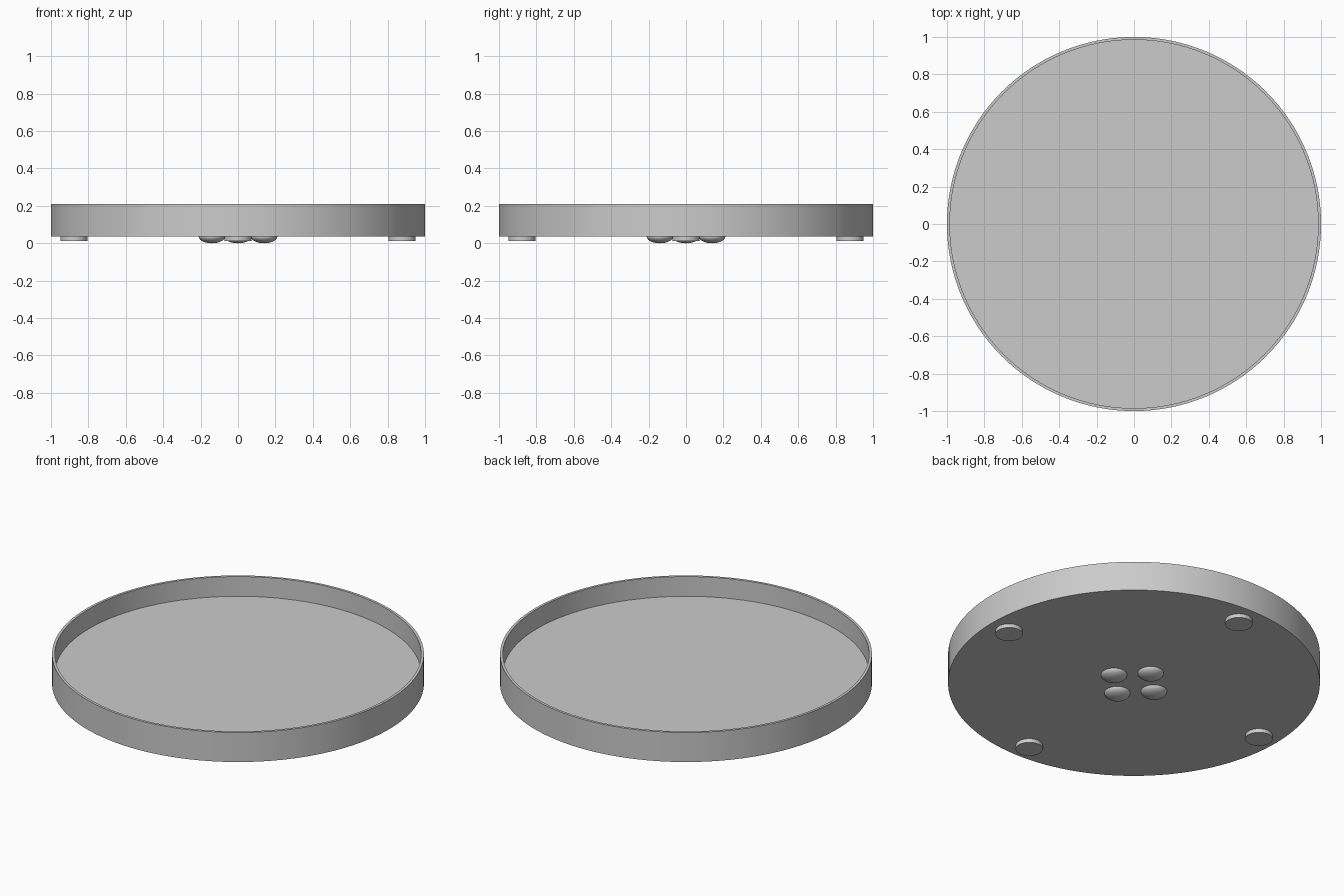
import bpy
import bmesh
from math import cos, sin, pi, radians

if "Cube" in bpy.data.objects:
    bpy.data.objects.remove(bpy.data.objects["Cube"], do_unlink=True)

# Single grey material
grey = bpy.data.materials.new("light_grey")
grey.use_nodes = True
colour = (0.6, 0.6, 0.6, 1)
grey.diffuse_color = colour
grey.node_tree.nodes["Principled BSDF"].inputs["Base Color"].default_value = colour


def lathe(name, profile, steps, location=(0, 0, 0)):
    """Spin an (r, z) profile around z; the profile starts and ends on the axis."""
    bm = bmesh.new()
    verts = [bm.verts.new((r, 0, z)) for r, z in profile]
    edges = [bm.edges.new(pair) for pair in zip(verts, verts[1:])]
    bmesh.ops.spin(bm, geom=verts + edges, axis=(0, 0, 1), cent=(0, 0, 0),
                   angle=2 * pi, steps=steps)
    bmesh.ops.remove_doubles(bm, verts=bm.verts, dist=1e-5)
    bmesh.ops.recalc_face_normals(bm, faces=bm.faces)
    mesh = bpy.data.meshes.new(name)
    bm.to_mesh(mesh)
    bm.free()
    mesh.materials.append(grey)
    obj = bpy.data.objects.new(name, mesh)
    obj.location = location
    bpy.context.collection.objects.link(obj)
    bpy.ops.object.select_all(action="DESELECT")
    obj.select_set(True)
    bpy.context.view_layer.objects.active = obj
    bpy.ops.object.shade_smooth_by_angle(angle=radians(30))
    return obj


base_z, rim_z, floor_z, inner_r = 0.035, 0.21, 0.093, 0.985

# Round tray with a thin upright rim
lathe("tray", [(0, base_z), (1, base_z), (1, rim_z), (inner_r, rim_z),
               (inner_r, floor_z), (0, floor_z)], 128)

# Half-ellipsoid profile for the bumps, closed inside the tray
dome = [(0.07 * sin(a), base_z * (1 - cos(a)))
        for a in (i * pi / 20 for i in range(11))]
dome += [(0.07, base_z + 0.005), (0, base_z + 0.005)]
foot = [(0, 0.012), (0.073, 0.012), (0.073, base_z + 0.005), (0, base_z + 0.005)]

# Four disc feet near the edge and four bumps around the centre
for i, side in enumerate(("left", "back", "right", "front")):
    x, y = cos(i * pi / 2), sin(i * pi / 2)
    lathe(side + "_foot", foot, 48, (0.877 * x, 0.877 * y, 0))
    lathe(side + "_bump", dome, 48, (0.14 * x, 0.14 * y, 0))
